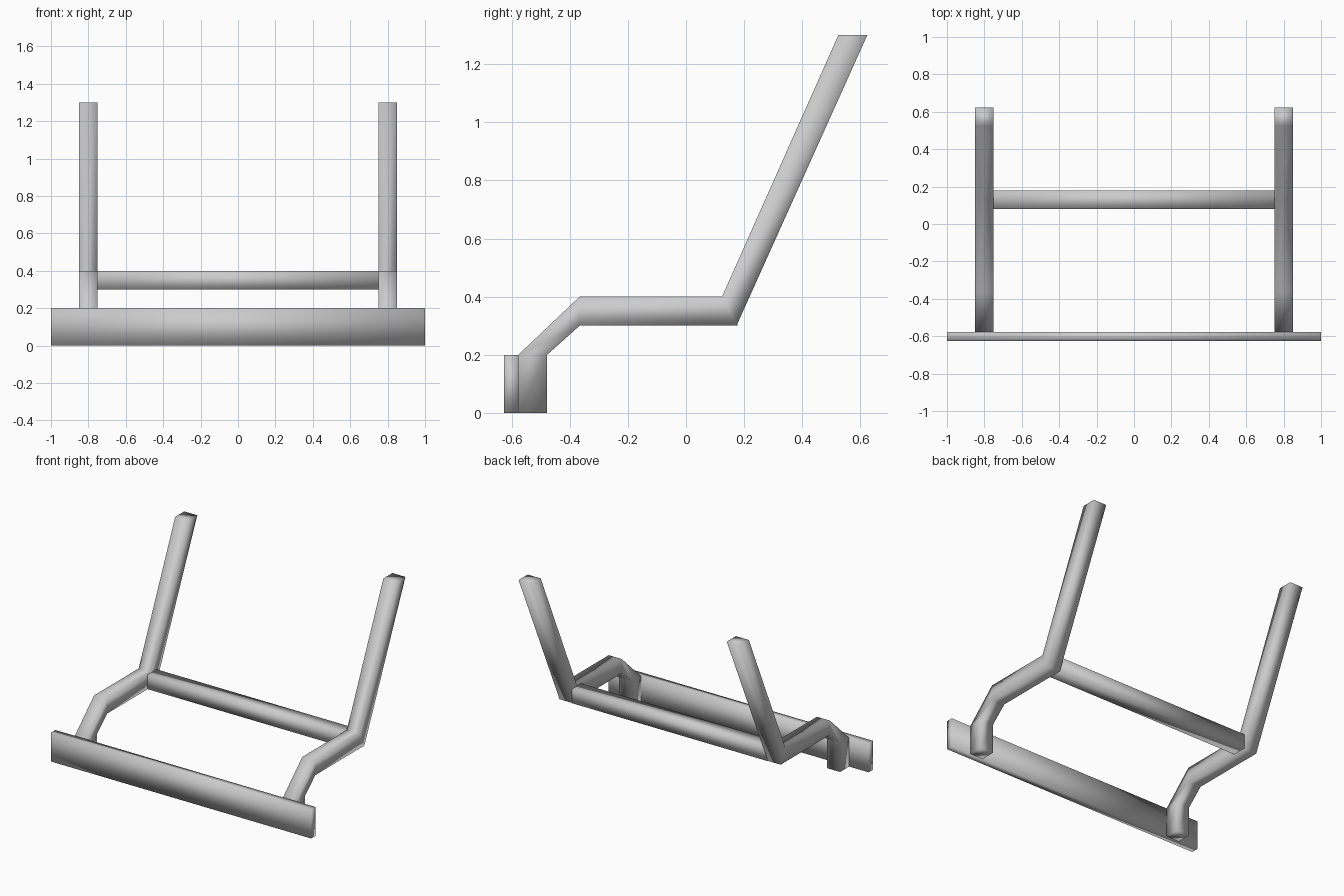
import bpy, bmesh

if "Cube" in bpy.data.objects:
    bpy.data.objects.remove(bpy.data.objects["Cube"])


def finish(bm, name):
    bmesh.ops.recalc_face_normals(bm, faces=bm.faces)
    for f in bm.faces:
        f.smooth = True
    mesh = bpy.data.meshes.new(name)
    bm.to_mesh(mesh)
    bm.free()
    ob = bpy.data.objects.new(name, mesh)
    bpy.context.collection.objects.link(ob)
    return ob


def box(name, lo, hi):
    bm = bmesh.new()
    bmesh.ops.create_cube(bm, size=1)
    for v in bm.verts:
        for i in range(3):
            v.co[i] = lo[i] if v.co[i] < 0 else hi[i]
    return finish(bm, name)


def bent_bar(name, x0, x1, sections):
    """Square bar swept through (front, back) pairs of (y, z) points."""
    bm = bmesh.new()
    rings = [[bm.verts.new((x, *p)) for x, p in
              ((x0, a), (x1, a), (x1, b), (x0, b))] for a, b in sections]
    for r, s in zip(rings, rings[1:]):
        for i in range(4):
            j = (i + 1) % 4
            bm.faces.new((r[i], r[j], s[j], s[i]))
    bm.faces.new(rings[0])
    bm.faces.new(rings[-1])
    return finish(bm, name)


# Front bumper plate
box("bumper_plate", (-1, -0.626, 0), (1, -0.577, 0.2))

# Cross bar between the two side arms
box("cross_bar", (-0.75, 0.079, 0.3), (0.75, 0.178, 0.4))

# Bent side arms: foot, slope, level run, raked upright
arm = [((-0.577, 0.0), (-0.478, 0.0)),
       ((-0.577, 0.2), (-0.478, 0.2)),
       ((-0.366, 0.4), (-0.366, 0.3)),
       ((0.124, 0.4), (0.174, 0.3)),
       ((0.524, 1.3), (0.624, 1.3))]
for side, x in (("left", -0.8), ("right", 0.8)):
    bent_bar(side + "_arm", x - 0.05, x + 0.05, arm)
